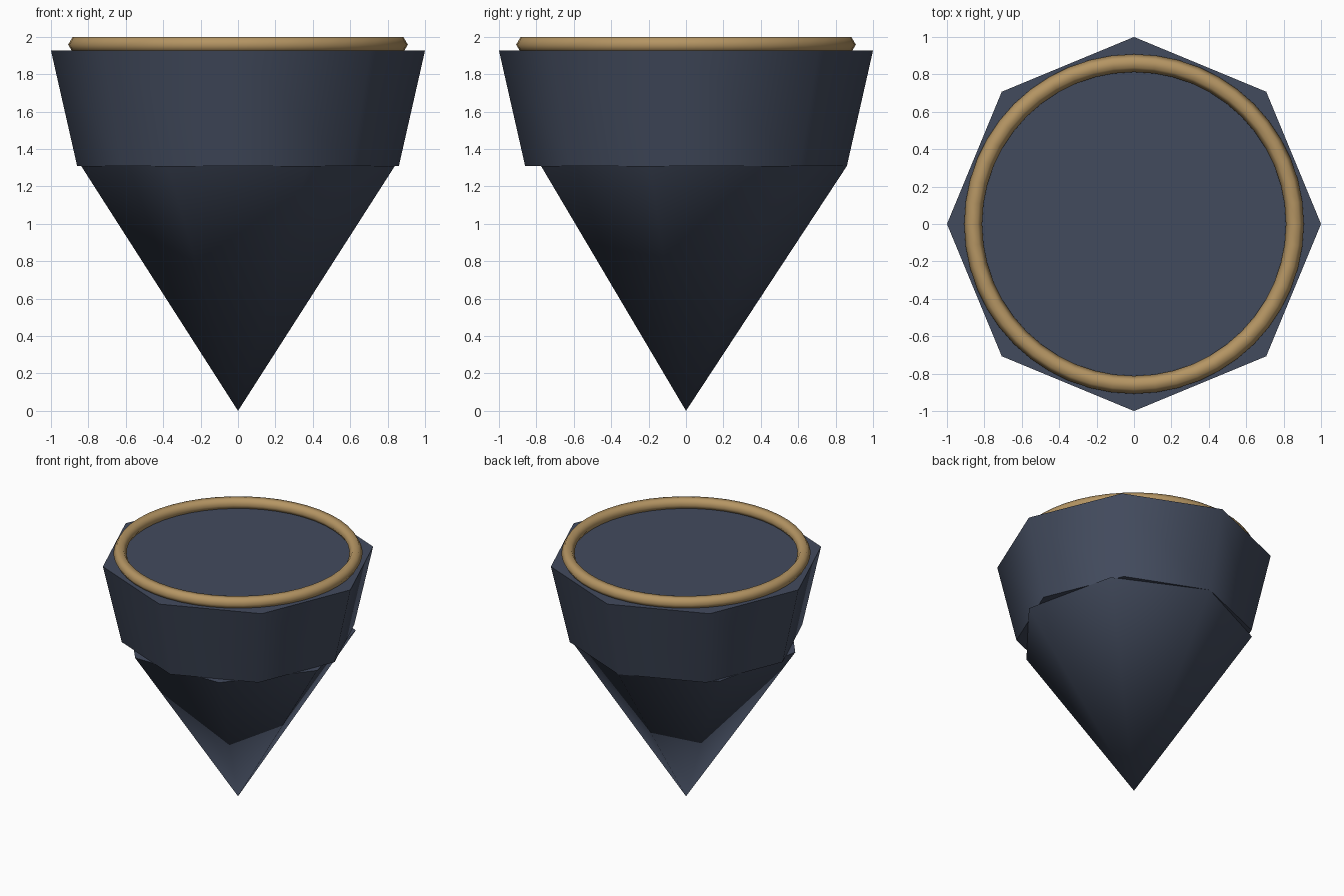
import bpy
import math

cube = bpy.data.objects.get("Cube")
if cube:
    bpy.data.objects.remove(cube, do_unlink=True)


def make_material(name, rgb):
    mat = bpy.data.materials.new(name)
    mat.use_nodes = True
    colour = (*rgb, 1.0)
    mat.diffuse_color = colour
    mat.node_tree.nodes["Principled BSDF"].inputs["Base Color"].default_value = colour
    return mat


slate = make_material("slate_blue", (0.055, 0.07, 0.11))
gold = make_material("dull_gold", (0.46, 0.30, 0.125))


def tapered(name, sides, bottom_radius, top_radius, bottom, top):
    """Capped cone or frustum between two heights, first corner towards +y."""
    bpy.ops.mesh.primitive_cone_add(
        vertices=sides, radius1=bottom_radius, radius2=top_radius,
        depth=top - bottom, location=(0, 0, (bottom + top) / 2))
    obj = bpy.context.object
    obj.name = name
    obj.data.materials.append(slate)
    bpy.ops.object.shade_smooth_by_angle(angle=math.radians(60))
    return obj


# Seven-sided point, apex down
tapered("lower_spike", 7, 0, 0.86, 0, 1.309)

# Eight-sided flared collar
tapered("upper_collar", 8, 0.86, 1.0, 1.309, 1.927)

# Ring half sunk into the top
bpy.ops.mesh.primitive_torus_add(
    major_segments=48, minor_segments=6,
    major_radius=0.86, minor_radius=0.048, location=(0, 0, 1.958))
ring = bpy.context.object
ring.name = "top_ring"
ring.data.materials.append(gold)
bpy.ops.object.shade_smooth()
